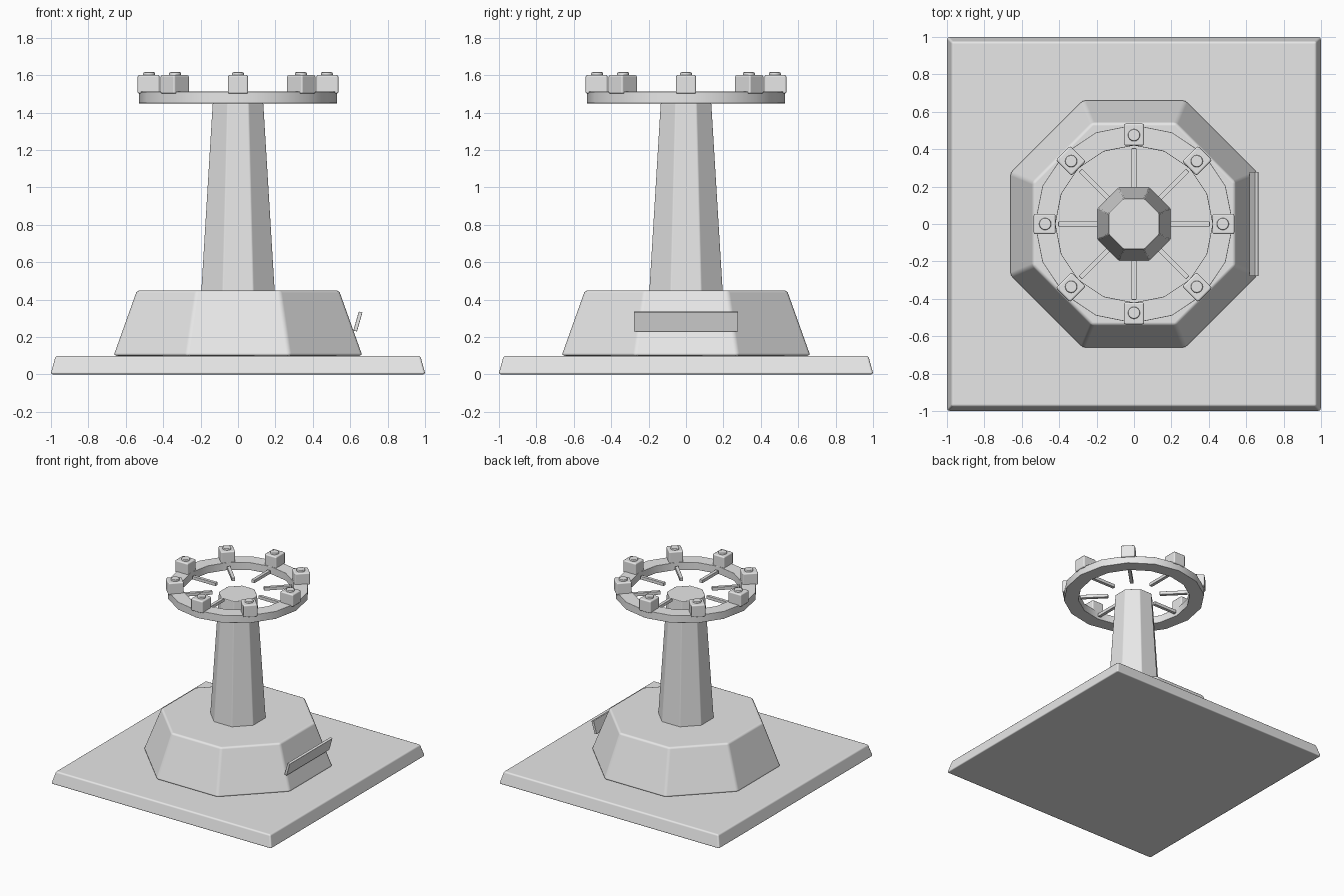
import bpy, bmesh, math
from mathutils import Matrix, Vector

if "Cube" in bpy.data.objects:
    bpy.data.objects.remove(bpy.data.objects["Cube"])

grey = bpy.data.materials.new("plain grey")
grey.diffuse_color = (0.8, 0.8, 0.8, 1)
grey.use_nodes = True
grey.node_tree.nodes["Principled BSDF"].inputs["Base Color"].default_value = grey.diffuse_color


def finish(name, bm, bevel=0.0, segments=2):
    """Turn a bmesh into a smooth object with softly bevelled edges."""
    bmesh.ops.recalc_face_normals(bm, faces=bm.faces)
    for f in bm.faces:
        f.smooth = True
    mesh = bpy.data.meshes.new(name)
    bm.to_mesh(mesh)
    bm.free()
    mesh.materials.append(grey)
    ob = bpy.data.objects.new(name, mesh)
    bpy.context.collection.objects.link(ob)
    mod = ob.modifiers.new("soft edges", 'BEVEL')
    mod.width = bevel
    mod.segments = segments
    mod.limit_method = 'ANGLE'
    mod.angle_limit = math.radians(30)
    mod.harden_normals = True
    return ob


def frustum(name, sides, low, high, z0, z1, bevel):
    """Flat-sided tapered block; low and high are centre-to-side distances."""
    bm = bmesh.new()
    k = 1 / math.cos(math.pi / sides)
    bmesh.ops.create_cone(bm, cap_ends=True, segments=sides, radius1=low * k,
                          radius2=high * k, depth=z1 - z0)
    turn = Matrix.Rotation(math.pi / sides, 4, 'Z')
    bmesh.ops.transform(bm, verts=bm.verts,
                        matrix=Matrix.Translation((0, 0, (z0 + z1) / 2)) @ turn)
    return finish(name, bm, bevel)


def box(name, size, centre, angle=0.0, bevel=0.005):
    """Box placed relative to the z axis, then turned around it."""
    bm = bmesh.new()
    bmesh.ops.create_cube(bm, size=1)
    m = (Matrix.Rotation(angle, 4, 'Z') @ Matrix.Translation(centre)
         @ Matrix.Diagonal((*size, 1)))
    bmesh.ops.transform(bm, verts=bm.verts, matrix=m)
    return finish(name, bm, bevel)


# Stacked base slab, octagonal plinth and column
frustum("base_slab", 4, 1.002, 0.975, 0, 0.10, 0.012)
frustum("plinth", 8, 0.665, 0.54, 0.10, 0.45, 0.015)
frustum("column", 8, 0.196, 0.135, 0.445, 1.45, 0.006)

# Tilted sign plate on the right side of the plinth
plate = box("sign_plate", (0.02, 0.556, 0.106), (0, 0, 0), bevel=0.002)
plate.location = (0.641, 0, 0.283)
plate.rotation_euler = (0, math.radians(16), 0)

# Sixteen-sided ring around the column top
bm = bmesh.new()
profile = [(0.42, 1.45), (0.53, 1.45), (0.53, 1.512), (0.42, 1.512)]
rows = []
for i in range(16):
    a = math.tau * i / 16
    rows.append([bm.verts.new((r * math.cos(a), r * math.sin(a), z))
                 for r, z in profile])
for i in range(16):
    p, q = rows[i], rows[(i + 1) % 16]
    for j in range(4):
        k = (j + 1) % 4
        bm.faces.new((p[j], q[j], q[k], p[k]))
finish("ring", bm, 0.002, 1)

# Eight spokes, lamp blocks and round caps
for i in range(8):
    a = math.tau * i / 8
    box(f"spoke_{i}", (0.21, 0.026, 0.026), (0.30, 0, 1.475), a, 0.002)
    box(f"block_{i}", (0.118, 0.108, 0.10), (0.478, 0, 1.551), a, 0.01)
    bm = bmesh.new()
    bmesh.ops.create_cone(bm, cap_ends=True, segments=16, radius1=0.033,
                          radius2=0.031, depth=0.02)
    bmesh.ops.translate(bm, verts=bm.verts,
                        vec=Vector((0.475 * math.cos(a), 0.475 * math.sin(a), 1.606)))
    finish(f"cap_{i}", bm, 0.006)
